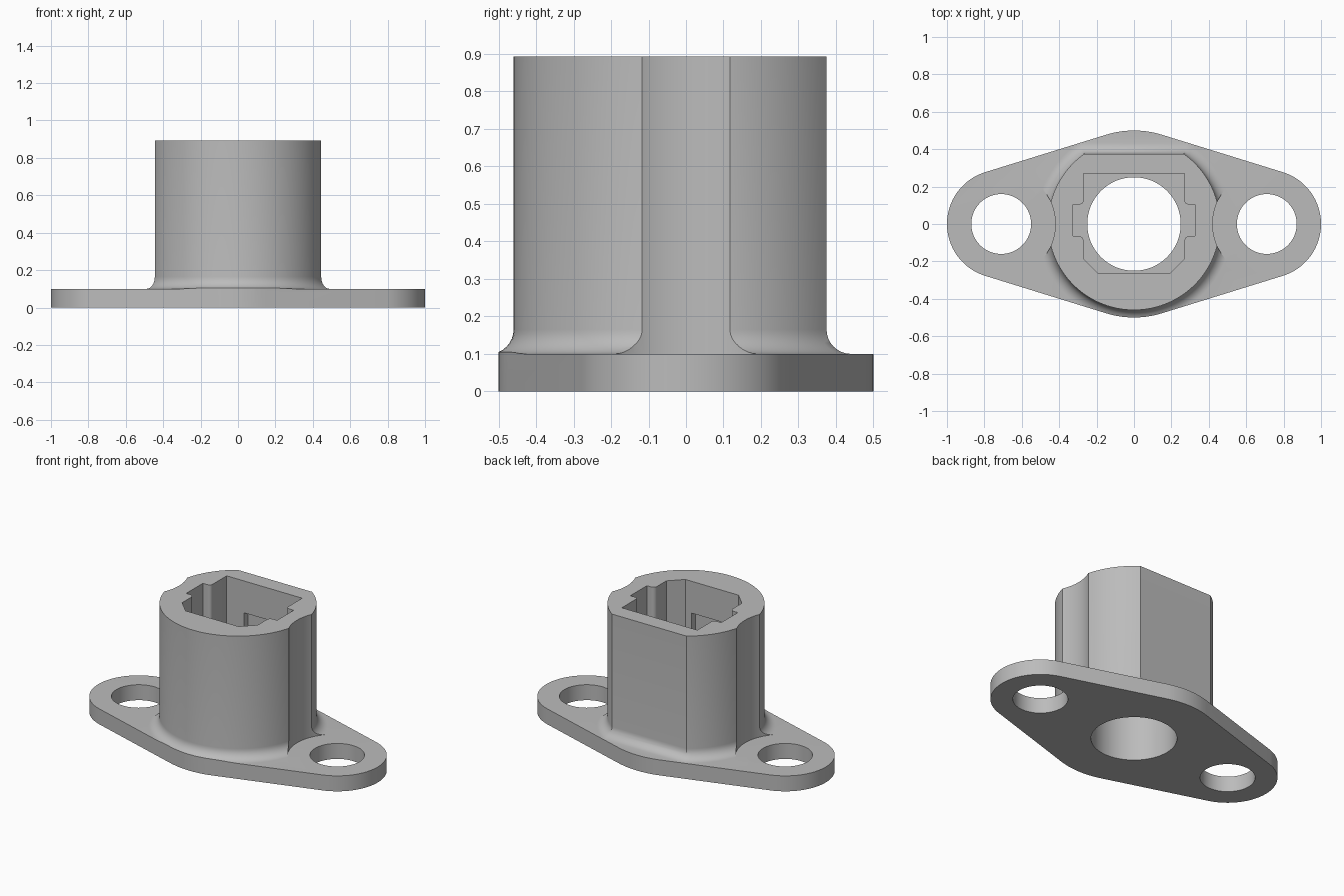
import bpy, bmesh, math

if "Cube" in bpy.data.objects:
    bpy.data.objects.remove(bpy.data.objects["Cube"])

grey = bpy.data.materials.new("plain grey")
grey.use_nodes = True
colour = (0.5, 0.5, 0.5, 1)
grey.diffuse_color = colour
grey.node_tree.nodes["Principled BSDF"].inputs["Base Color"].default_value = colour

BOLT_X, END_R, MID_R = 0.71, 0.29, 0.5
FLANGE_H, TOP = 0.1, 0.893
FILLET = 0.065


def arc(cx, cy, r, a0, a1, n):
    """Points along an arc, angles in degrees."""
    angles = [math.radians(a0 + (a1 - a0) * i / n) for i in range(n + 1)]
    return [(cx + r * math.cos(a), cy + r * math.sin(a)) for a in angles]


def circle(cx, r):
    return arc(cx, 0, r, 0, 360, 64)[:-1]


def loft(name, rings):
    """Closed solid through (outline, height) rings of equal point count."""
    bm = bmesh.new()
    loops = [[bm.verts.new((x, y, z)) for x, y in pts] for pts, z in rings]
    n = len(loops[0])
    bm.faces.new(loops[0][::-1])
    bm.faces.new(loops[-1])
    for low, high in zip(loops, loops[1:]):
        for i in range(n):
            j = (i + 1) % n
            bm.faces.new((low[i], low[j], high[j], high[i]))
    bmesh.ops.recalc_face_normals(bm, faces=bm.faces)
    mesh = bpy.data.meshes.new(name)
    bm.to_mesh(mesh)
    bm.free()
    mesh.materials.append(grey)
    obj = bpy.data.objects.new(name, mesh)
    bpy.context.collection.objects.link(obj)
    return obj


def prism(name, pts, z0, z1):
    return loft(name, [(pts, z0), (pts, z1)])


def rect(x, y0, y1):
    return [(-x, y0), (x, y0), (x, y1), (-x, y1)]


def combine(target, tool, operation):
    """Apply a boolean and discard the tool."""
    mod = target.modifiers.new(operation, "BOOLEAN")
    mod.operation, mod.solver, mod.object = operation, "EXACT", tool
    bpy.context.view_layer.objects.active = target
    bpy.ops.object.modifier_apply(modifier=mod.name)
    bpy.data.objects.remove(tool)


def tower_outline(grow):
    """Round barrel with a flat back, offset outwards."""
    r, flat = 0.46 + grow, 0.375 + grow
    a = math.degrees(math.asin(flat / r))
    return arc(0, 0, r, 180 - a, 360 + a, 80)


# Tower with a flared foot
rings = [(tower_outline(FILLET), FLANGE_H / 2)]
for i in range(9):
    t = math.radians(90 * i / 8)
    rings.append((tower_outline(FILLET * (1 - math.sin(t))),
                  FLANGE_H + FILLET * (1 - math.cos(t))))
rings.append((tower_outline(0), TOP))
body = loft("socket_flange", rings)

# Scoops that give the bolt heads clearance
for side in (-1, 1):
    combine(body, prism("scoop", circle(side * BOLT_X, END_R), -1, 2), "DIFFERENCE")

# Base slab, trimmed together with the foot to the flange outline
combine(body, prism("slab", rect(1.2, -0.7, 0.7), 0, FLANGE_H), "UNION")
a = math.degrees(math.acos((MID_R - END_R) / BOLT_X))
outline = (arc(BOLT_X, 0, END_R, -a, a, 32)
           + arc(0, 0, MID_R, a, 180 - a, 10)
           + arc(-BOLT_X, 0, END_R, 180 - a, 180 + a, 32)
           + arc(0, 0, MID_R, 180 + a, 360 - a, 10))
combine(body, prism("flange_outline", outline, -1, 2), "INTERSECT")

# Bolt holes
for side in (-1, 1):
    combine(body, prism("bolt_hole", circle(side * BOLT_X, 0.16), -1, 2), "DIFFERENCE")

# Pocket with chamfered front corners and side slots
half = ([(0.19, -0.265), (0.27, -0.185)]
        + arc(0.295, -0.09, 0.025, 180, 90, 5)
        + [(0.325, -0.065), (0.325, 0.105)]
        + arc(0.29, 0.125, 0.02, 270, 180, 5)
        + [(0.27, 0.27)])
pocket = half + [(-x, y) for x, y in reversed(half)]
combine(body, prism("pocket", pocket, 0.3, 2), "DIFFERENCE")

# Latch recesses in the front and back pocket walls
combine(body, prism("latch_recess", rect(0.145, -0.305, 0.31), 0.5, 0.687), "DIFFERENCE")

# Cable bore
combine(body, prism("bore", circle(0, 0.25), -1, 2), "DIFFERENCE")

# Smooth curved walls, keep edges crisp
bpy.ops.object.select_all(action="DESELECT")
body.select_set(True)
bpy.context.view_layer.objects.active = body
bpy.ops.object.shade_smooth_by_angle(angle=math.radians(30))
